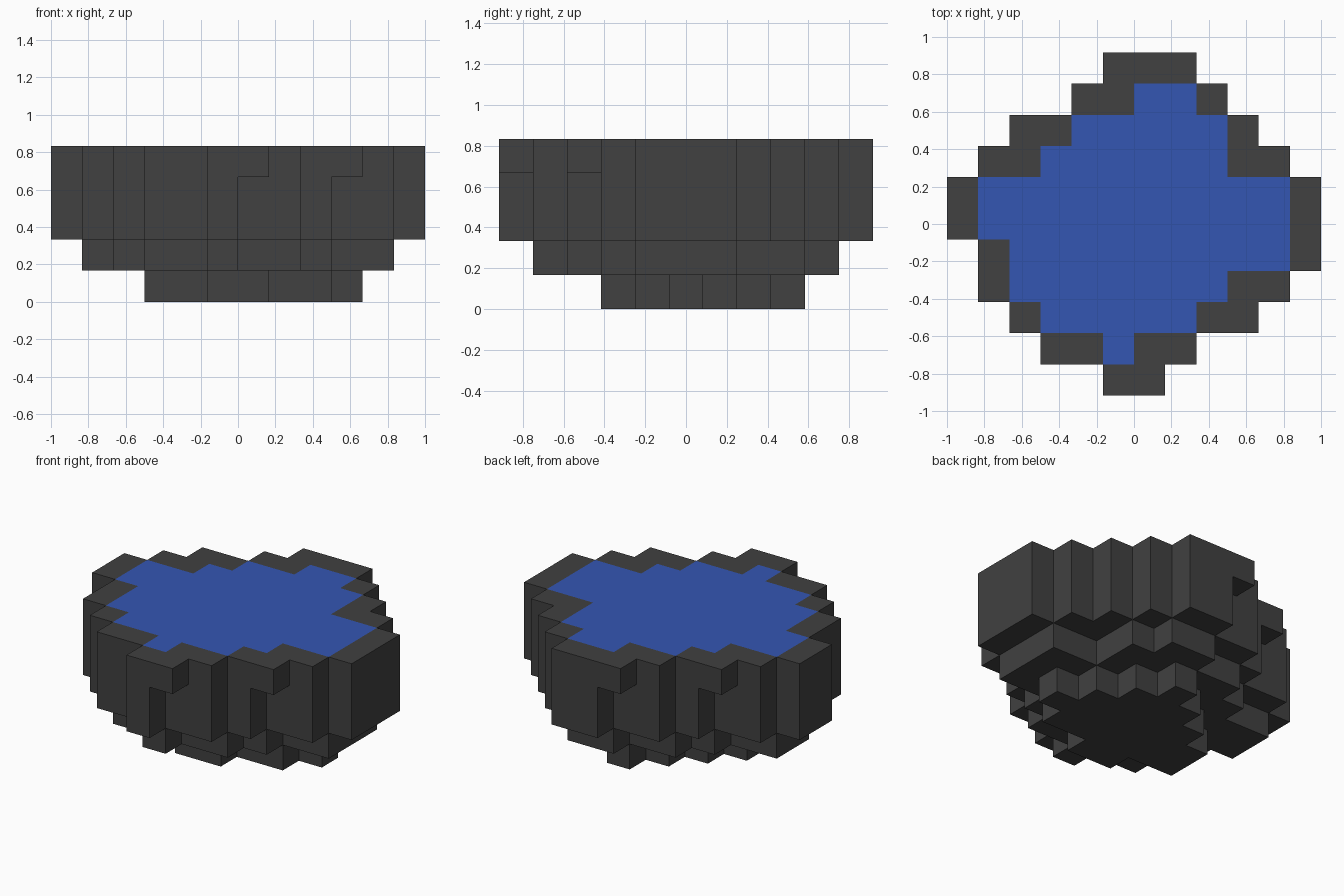
import bpy
import bmesh
from mathutils import Vector

cube = bpy.data.objects.get("Cube")
if cube:
    bpy.data.objects.remove(cube, do_unlink=True)

CELL = 1 / 6
ORIGIN = Vector((-6, -5.5, 0))


def make_material(name, color):
    mat = bpy.data.materials.new(name)
    mat.use_nodes = True
    mat.diffuse_color = color
    mat.node_tree.nodes["Principled BSDF"].inputs["Base Color"].default_value = color
    return mat


def region(first_row, spans):
    """Cells (column, row) from the first and last column of each row."""
    return {(i, first_row + n) for n, (a, b) in enumerate(spans)
            for i in range(a, b + 1)}


def stack(cells, levels):
    return {(i, j, k) for i, j in cells for k in levels}


def build_blocks(name, blocks, mat):
    """Mesh the outer skin of a set of unit blocks."""
    bm = bmesh.new()
    for block in blocks:
        center = Vector(block) + Vector((0.5, 0.5, 0.5))
        for axis in range(3):
            for side in (-1, 1):
                normal = Vector((0, 0, 0))
                normal[axis] = side
                if tuple(int(a + b) for a, b in zip(block, normal)) in blocks:
                    continue
                u = Vector((0, 0, 0))
                u[(axis + 1) % 3] = 0.5
                v = normal.cross(u)
                mid = center + normal / 2
                corners = (mid - u - v, mid + u - v, mid + u + v, mid - u + v)
                bm.faces.new([bm.verts.new((c + ORIGIN) * CELL) for c in corners])
    bmesh.ops.remove_doubles(bm, verts=bm.verts[:], dist=0.001)
    mesh = bpy.data.meshes.new(name)
    bm.to_mesh(mesh)
    bm.free()
    mesh.materials.append(mat)
    obj = bpy.data.objects.new(name, mesh)
    bpy.context.collection.objects.link(obj)
    return obj


stone = make_material("dark stone", (0.052, 0.052, 0.052, 1))
blue = make_material("water blue", (0.034, 0.093, 0.45, 1))

# Plan outlines, row by row from front to back
outline = region(0, [(5, 6), (3, 7), (2, 9), (1, 10), (1, 11), (0, 11),
                     (0, 11), (1, 10), (2, 9), (4, 8), (5, 7)])
pool = region(1, [(5, 5), (3, 7), (2, 8), (2, 10), (1, 10),
                  (1, 10), (3, 8), (4, 8), (6, 7)])
foot = region(3, [(5, 6), (3, 8), (3, 9), (4, 8), (5, 7), (6, 6)])

# Rim blocks that overhang with nothing beneath them
overhangs = {(6, 0), (9, 2), (5, 10), (2, 8)}
rim = outline - pool

build_blocks("basin_foot", stack(foot, [0]), stone)
build_blocks("basin_floor", stack(pool, [1]), stone)
build_blocks("basin_rim", stack(rim - overhangs, [2, 3]) | stack(rim, [4]), stone)
build_blocks("water", stack(pool, [2, 3, 4]), blue)
